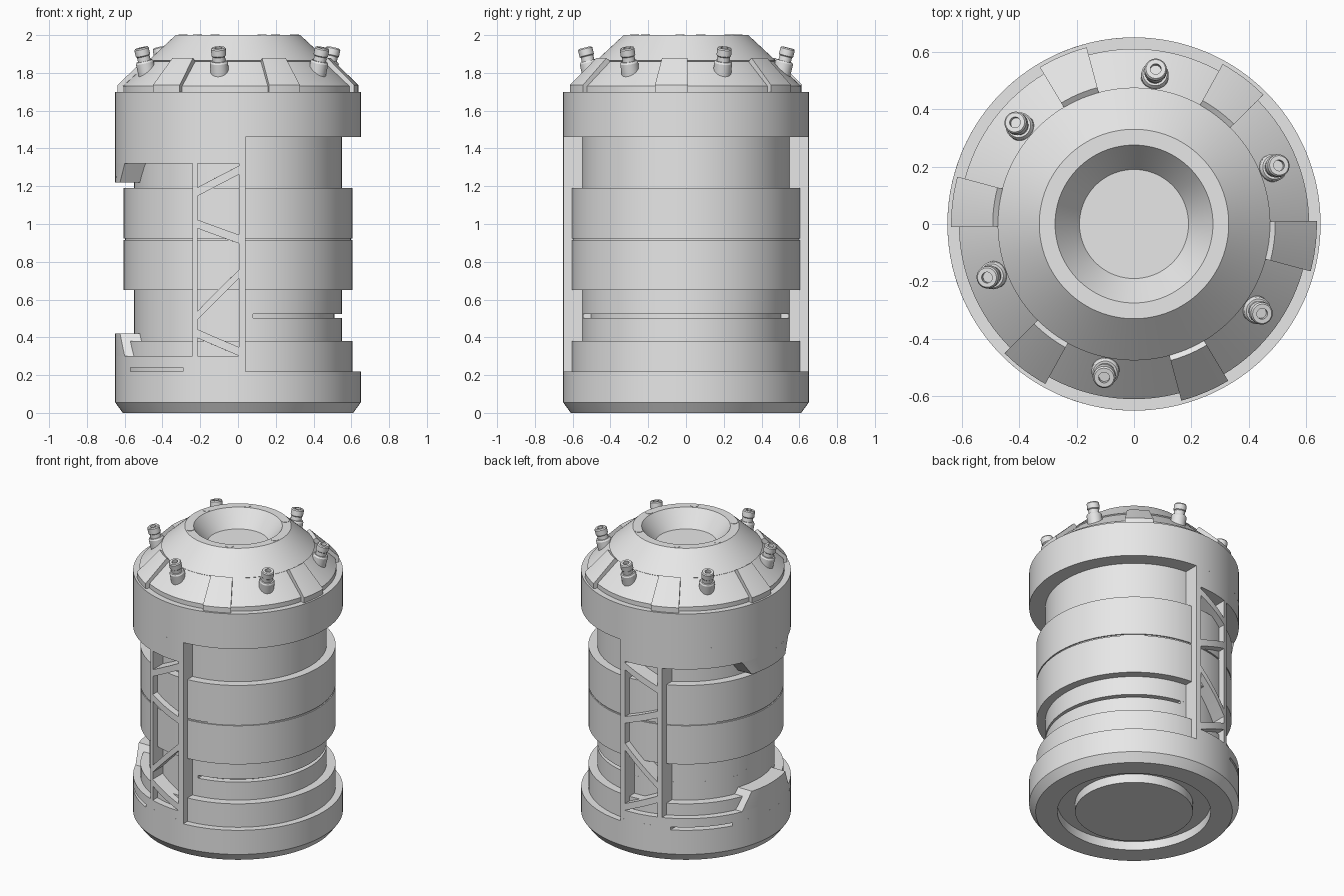
import bpy, bmesh, math
from math import acos, asin, pi, radians
from mathutils import Matrix

if "Cube" in bpy.data.objects:
    bpy.data.objects.remove(bpy.data.objects["Cube"])

grey = bpy.data.materials.new("plain_grey")
grey.diffuse_color = (0.8, 0.8, 0.8, 1)
grey.use_nodes = True
grey.node_tree.nodes["Principled BSDF"].inputs["Base Color"].default_value = grey.diffuse_color


def sweep(name, section, n, closed=False, matrix=None):
    """Join n sections around z; section(t) gives a list of (radius, angle, z)."""
    bm = bmesh.new()
    rows = []
    for i in range(n if closed else n + 1):
        rows.append([bm.verts.new((r * math.cos(a), r * math.sin(a), z))
                     for r, a, z in section(i / n)])
    m = len(rows[0])
    first = section(0)
    for i in range(n):
        p, q = rows[i], rows[(i + 1) % len(rows)]
        for j in range(m):
            k = (j + 1) % m
            if first[j][0] == 0 and first[k][0] == 0:
                continue
            bm.faces.new((p[j], q[j], q[k], p[k]))
    if not closed:
        bm.faces.new(rows[0])
        bm.faces.new(rows[-1])
    bmesh.ops.remove_doubles(bm, verts=bm.verts, dist=1e-5)
    bmesh.ops.recalc_face_normals(bm, faces=bm.faces)
    if matrix:
        bm.transform(matrix)
    me = bpy.data.meshes.new(name)
    bm.to_mesh(me)
    bm.free()
    me.shade_smooth()
    me.set_sharp_from_angle(angle=radians(25))
    me.materials.append(grey)
    ob = bpy.data.objects.new(name, me)
    bpy.context.collection.objects.link(ob)
    return ob


def lathe(name, profile, n=128, matrix=None):
    return sweep(name, lambda t: [(r, 2 * pi * t, z) for r, z in profile], n, True, matrix)


def block(name, limits, z_range, n, ri=0.55, ro=0.65):
    """Curved plate; limits(r, z) gives end angles, z_range(t) gives bottom and top."""
    def section(t):
        lo, hi = z_range(t)
        out = []
        for r, z in ((ri, lo), (ro, lo), (ro, hi), (ri, hi)):
            a, b = limits(r, z)
            out.append((r, a + (b - a) * t, z))
        return out
    return sweep(name, section, n)


def wrap(x):        # from the back around the left side to the front, ends cut at x
    return lambda r, z: (acos(x / r), 2 * pi - acos(x / r))


def face(side, x0, x1):     # from x0 to x1 on the front (-1) or the back (1)
    return lambda r, z: (side * acos(x0 / r), side * acos(x1 / r))


def flat(lo, hi):
    return lambda t: (lo, hi)


# Base with chamfer and ring groove underneath
lathe("base", [(0, 0), (.365, 0), (.365, .06), (.475, .06), (.475, 0), (.61, 0),
               (.65, .055), (.65, .22), (0, .22)])

# Inner core with raised bands and narrow grooves
lathe("core", [(0, .2), (.605, .2), (.605, .38), (.55, .38), (.55, .503), (.51, .503),
               (.51, .523), (.55, .523), (.55, .65), (.605, .65), (.605, .914),
               (.597, .914), (.597, .924), (.605, .924), (.605, 1.19), (.55, 1.19),
               (.55, 1.47), (0, 1.47)])
block("core_groove_fill", wrap(.08), flat(.503, .523), 64, .5, .55)

# Collar and domed lid with a sunken centre
lathe("collar", [(.5, 1.46), (.65, 1.46), (.65, 1.7), (.5, 1.7)])
lathe("lid", [(0, 1.65), (.61, 1.65), (.61, 1.73), (.468, 1.86), (.475, 1.865), (.33, 2),
              (.275, 2), (.19, 1.89), (0, 1.89)])

# Outer half shell
block("shell_top", wrap(.04), flat(1.32, 1.46), 64)
block("shell_bottom", wrap(.04), flat(.24, .30), 64)
block("shell_slot_middle", wrap(-.57), flat(.22, .24), 24, .59)

# Left tabs, tapering away from the shell
def tab_limits(wide_z, narrow_z):
    def limits(r, z):
        w = .25 + (.18 - .25) * (z - wide_z) / (narrow_z - wide_z)
        return pi - asin(w / r), pi + asin(w / r)
    return limits

block("upper_tab", tab_limits(1.32, 1.22), flat(1.22, 1.32), 20)
block("lower_tab", tab_limits(.30, .42), flat(.30, .42), 20)

# Front and back lattice windows: posts and zigzag struts (left z, right z)
struts = [(1.17, 1.285), (1.0, .92), (.515, .735), (.42, .325)]
for side, word in ((-1, "front"), (1, "back")):
    block(word + "_slot_side", face(side, .04, -.29), flat(.22, .24), 16)
    block(word + "_edge_post", face(side, .04, .005), flat(.30, 1.32), 2)
    block(word + "_thin_post", face(side, -.215, -.24), flat(.30, 1.32), 2)
    for i, (zl, zr) in enumerate(struts):
        h = .023
        block(f"{word}_strut_{i + 1}", face(side, -.215, .005),
              lambda t: (zl + (zr - zl) * t - h, zl + (zr - zl) * t + h), 10)

# Sloping pads on the lid
pad = [(.46, 1.8), (.6, 1.69), (.637, 1.69), (.637, 1.735), (.492, 1.878), (.472, 1.865)]
for i in range(6):
    mid = radians(-7 + 60 * i)
    half = radians(8)
    sweep(f"lid_pad_{i + 1}",
          lambda t: [(r, mid + half * (2 * t - 1), z) for r, z in pad], 6)

# Pegs leaning outwards
peg = [(0, -.03), (.048, -.03), (.048, .055), (.042, .065), (.034, .065), (.034, .09),
       (.039, .095), (.039, .13), (.034, .137), (.019, .137), (.019, .115), (0, .115)]
for i, deg in enumerate((22, 82, 139.5, 200, 259, 325)):
    place = (Matrix.Rotation(radians(deg), 4, 'Z') @ Matrix.Translation((.512, 0, 1.8))
             @ Matrix.Rotation(radians(14), 4, 'Y'))
    lathe(f"peg_{i + 1}", peg, 24, place)

# Small round studs on the rim
for i, deg in enumerate((-6, 49, 114, 165, 225, 295)):
    place = Matrix.Rotation(radians(deg), 4, 'Z') @ Matrix.Translation((.302, 0, 1.99))
    lathe(f"rim_stud_{i + 1}", [(0, 0), (.024, 0), (.024, .012), (0, .012)], 20, place)
